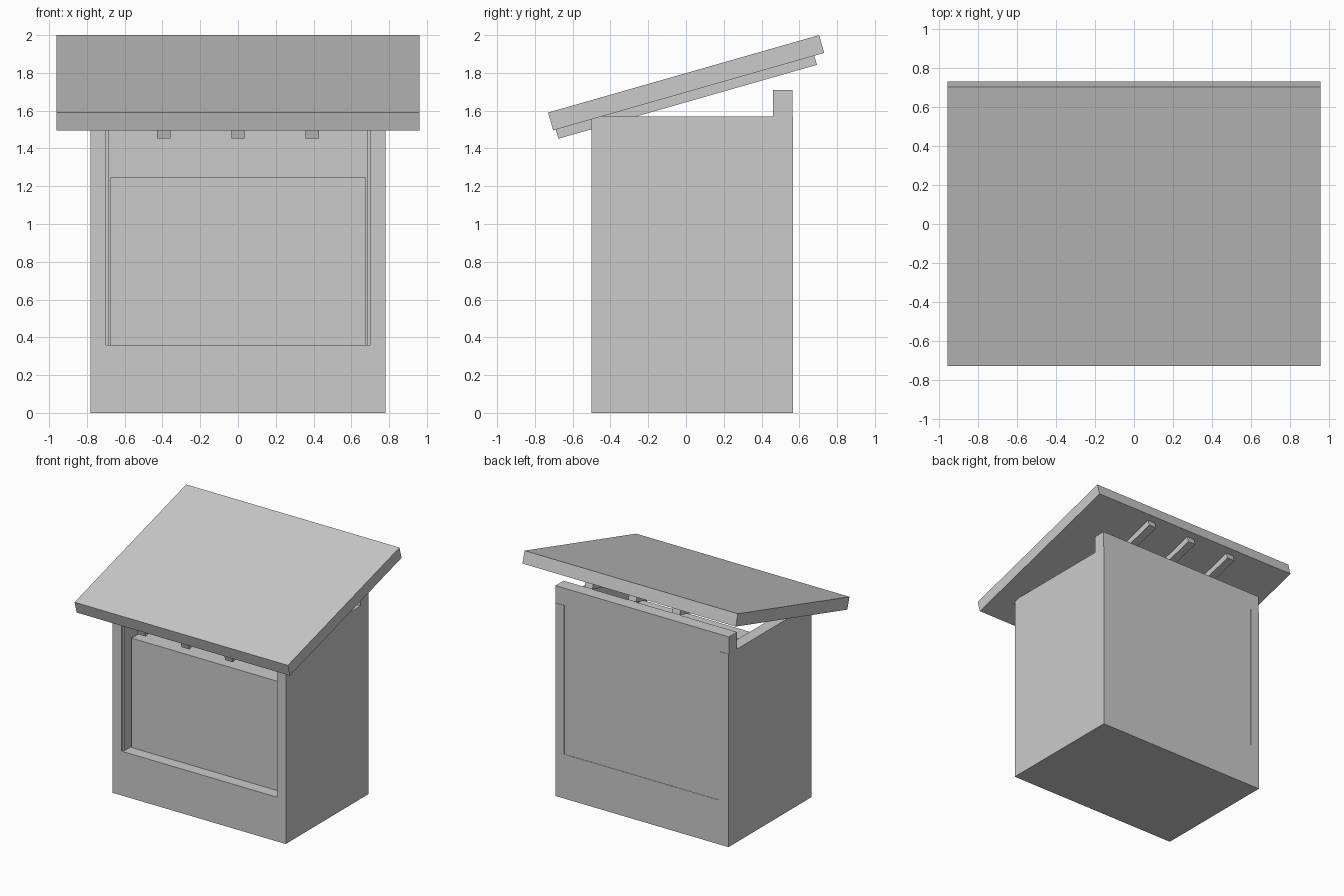
import bpy
import bmesh
from math import atan2
from mathutils import Vector

default = bpy.data.objects.get("Cube")
if default:
    bpy.data.objects.remove(default, do_unlink=True)

grey = bpy.data.materials.new("plain grey")
grey.use_nodes = True
colour = (0.6, 0.6, 0.6, 1)
grey.diffuse_color = colour
grey.node_tree.nodes["Principled BSDF"].inputs["Base Color"].default_value = colour


def extrude(name, profile, axis, start, end):
    """Extrude a closed outline along x (outline in y, z) or y (outline in x, z)."""
    bm = bmesh.new()
    points = [(start, a, b) if axis == "x" else (a, start, b) for a, b in profile]
    face = bm.faces.new([bm.verts.new(p) for p in points])
    moved = bmesh.ops.extrude_face_region(bm, geom=[face])["geom"]
    step = Vector((end - start, 0, 0)) if axis == "x" else Vector((0, end - start, 0))
    bmesh.ops.translate(bm, vec=step,
                        verts=[v for v in moved if isinstance(v, bmesh.types.BMVert)])
    bmesh.ops.recalc_face_normals(bm, faces=bm.faces)
    mesh = bpy.data.meshes.new(name)
    bm.to_mesh(mesh)
    bm.free()
    mesh.materials.append(grey)
    obj = bpy.data.objects.new(name, mesh)
    bpy.context.collection.objects.link(obj)
    return obj


def box(name, x, y, z):
    return extrude(name, [(x[0], z[0]), (x[1], z[0]), (x[1], z[1]), (x[0], z[1])],
                   "y", y[0], y[1])


def mirrored(half):
    return half + [(-x, z) for x, z in reversed(half)]


half_width, opening, sill, wall_top = 0.78, 0.70, 0.36, 1.57
front, back = -0.5, 0.567

# Base and side walls as one U-shaped body
extrude("body", mirrored([(half_width, 0), (half_width, wall_top),
                          (opening, wall_top), (opening, sill)][::-1]),
        "y", front, back)

# Thin linings inside the side walls
for side, name in ((1, "left_lining"), (-1, "right_lining")):
    box(name, sorted((side * 0.685, side * opening)), (-0.48, 0.46), (sill, wall_top))

# Back board, wider where it rises above the side walls
extrude("back_board", mirrored([(opening, sill), (opening, wall_top),
                                (half_width, wall_top), (half_width, 1.71)]),
        "y", 0.46, 0.564)

# Low front panel set behind the opening
box("front_panel", (-0.675, 0.675), (-0.405, -0.26), (sill, 1.25))

# Sloping roof slab
low, high = Vector((-0.73, 1.59)), Vector((0.705, 2.0))
along = (high - low).normalized()
down = Vector((along.y, -along.x))


def sloped(name, x, begin, finish, top, thickness):
    """Board following the roof slope, measured along and below its top face."""
    outline = [low + along * s + down * d for s, d in
               ((begin, top), (finish, top), (finish, top + thickness), (begin, top + thickness))]
    return extrude(name, [tuple(p) for p in outline], "x", x[0], x[1])


length = (high - low).length
sloped("roof", (-0.96, 0.96), 0, length, 0, 0.098)

# Three rafters under the roof
for name, x in (("right_rafter", -0.393), ("middle_rafter", 0), ("left_rafter", 0.393)):
    sloped(name, (x - 0.035, x + 0.035), 0.014, length - 0.055, 0.098, 0.05)
